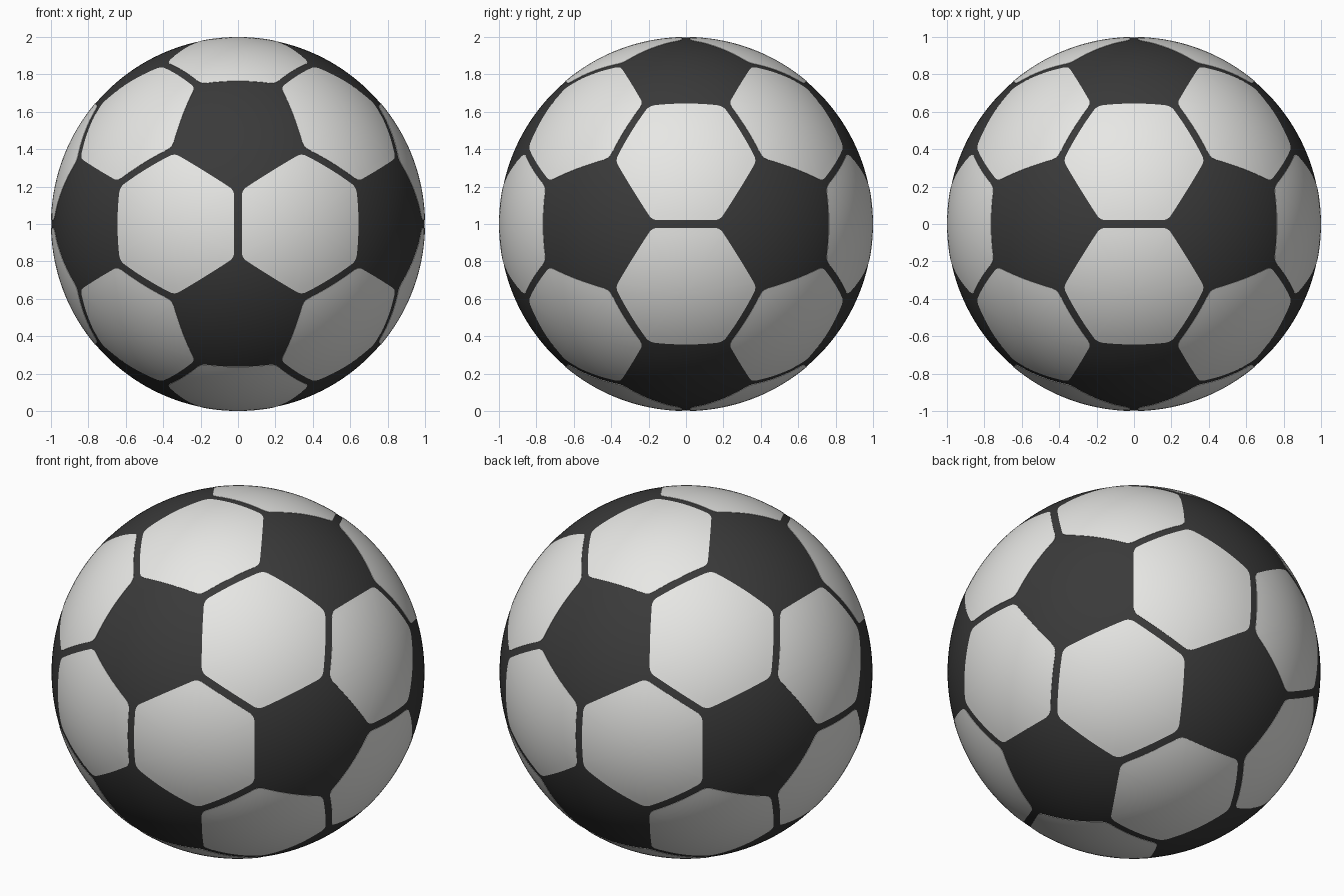
import bpy, bmesh, math
from mathutils import Vector

if "Cube" in bpy.data.objects:
    bpy.data.objects.remove(bpy.data.objects["Cube"])

CENTRE = Vector((0, 0, 1))
BASE_R = 0.998       # dark ball
PANEL_R = 1.0        # white panels sit just proud of it
APOTHEM = math.radians(20.905)
SEAM = 0.0205        # half gap between two white panels
PENT_GAP = 0.0295    # gap on the sides that meet a dark pentagon
ROUND = 0.06         # corner radius of the panels
RINGS, ARC, EDGE = 9, 5, 8


def material(name, rgb):
    m = bpy.data.materials.new(name)
    m.diffuse_color = (*rgb, 1)
    m.use_nodes = True
    m.node_tree.nodes["Principled BSDF"].inputs["Base Color"].default_value = m.diffuse_color
    return m


white = material("white", (0.82, 0.82, 0.80))
black = material("charcoal black", (0.042, 0.042, 0.042))


def finish(bm, name, mat):
    me = bpy.data.meshes.new(name)
    bm.to_mesh(me)
    bm.free()
    me.materials.append(mat)
    ob = bpy.data.objects.new(name, me)
    bpy.context.collection.objects.link(ob)
    bpy.ops.object.select_all(action='DESELECT')
    ob.select_set(True)
    bpy.context.view_layer.objects.active = ob
    bpy.ops.object.shade_smooth_by_angle(angle=math.radians(40))
    return ob


def panel_outline():
    """Rounded hexagon on the tangent plane; even sides face pentagons."""
    ang = [math.radians(60 * i) for i in range(6)]
    dist = [math.tan(APOTHEM - (SEAM if i % 2 else PENT_GAP)) - ROUND for i in range(6)]
    arcs = []
    for i in range(6):
        j = (i + 1) % 6
        a, b = ang[i], ang[i] + math.pi / 3
        s = math.sin(b - a)
        core = Vector(((dist[i] * math.sin(b) - dist[j] * math.sin(a)) / s,
                       (dist[j] * math.cos(a) - dist[i] * math.cos(b)) / s))
        arcs.append([core + ROUND * Vector((math.cos(t), math.sin(t)))
                     for t in (a + (b - a) * k / ARC for k in range(ARC + 1))])
    pts = []
    for i in range(6):
        pts += arcs[i]
        p, q = arcs[i][-1], arcs[(i + 1) % 6][0]
        pts += [p.lerp(q, k / EDGE) for k in range(1, EDGE)]
    return pts


OUTLINE = panel_outline()


def white_panel(name, n, toward):
    """Curved panel around direction n, one pentagon side facing 'toward'."""
    u = (toward - n * toward.dot(n)).normalized()
    v = n.cross(u)
    bm = bmesh.new()
    mid = bm.verts.new(CENTRE + n * PANEL_R)
    rings = []
    for k in range(1, RINGS + 2):
        f = min(k, RINGS) / RINGS
        r = PANEL_R if k <= RINGS else BASE_R - 0.004   # last ring is the rim
        rings.append([bm.verts.new(CENTRE + r * (n + u * p.x * f + v * p.y * f).normalized())
                      for p in OUTLINE])
    m = len(OUTLINE)
    for i in range(m):
        j = (i + 1) % m
        bm.faces.new((mid, rings[0][i], rings[0][j]))
        for a, b in zip(rings, rings[1:]):
            bm.faces.new((a[i], b[i], b[j], a[j]))
    finish(bm, name, white)


# Dark ball: pentagons and seams
bm = bmesh.new()
bmesh.ops.create_icosphere(bm, subdivisions=6, radius=BASE_R)
bmesh.ops.translate(bm, verts=bm.verts, vec=CENTRE)
finish(bm, "dark_ball", black)

# Pentagon centres are the corners of an icosahedron
phi = (1 + 5 ** 0.5) / 2
corners = []
for s in (1, -1):
    for t in (1, -1):
        corners += [Vector(c).normalized() for c in
                    ((0, s * phi, t), (s * phi, t, 0), (t, 0, s * phi))]

# One white panel on every icosahedron face
count = 0
for i in range(12):
    for j in range(i):
        for k in range(j):
            a, b, c = corners[i], corners[j], corners[k]
            if max((a - b).length, (b - c).length, (a - c).length) < 1.1:
                count += 1
                white_panel(f"white_panel_{count:02d}", (a + b + c).normalized(), a)
